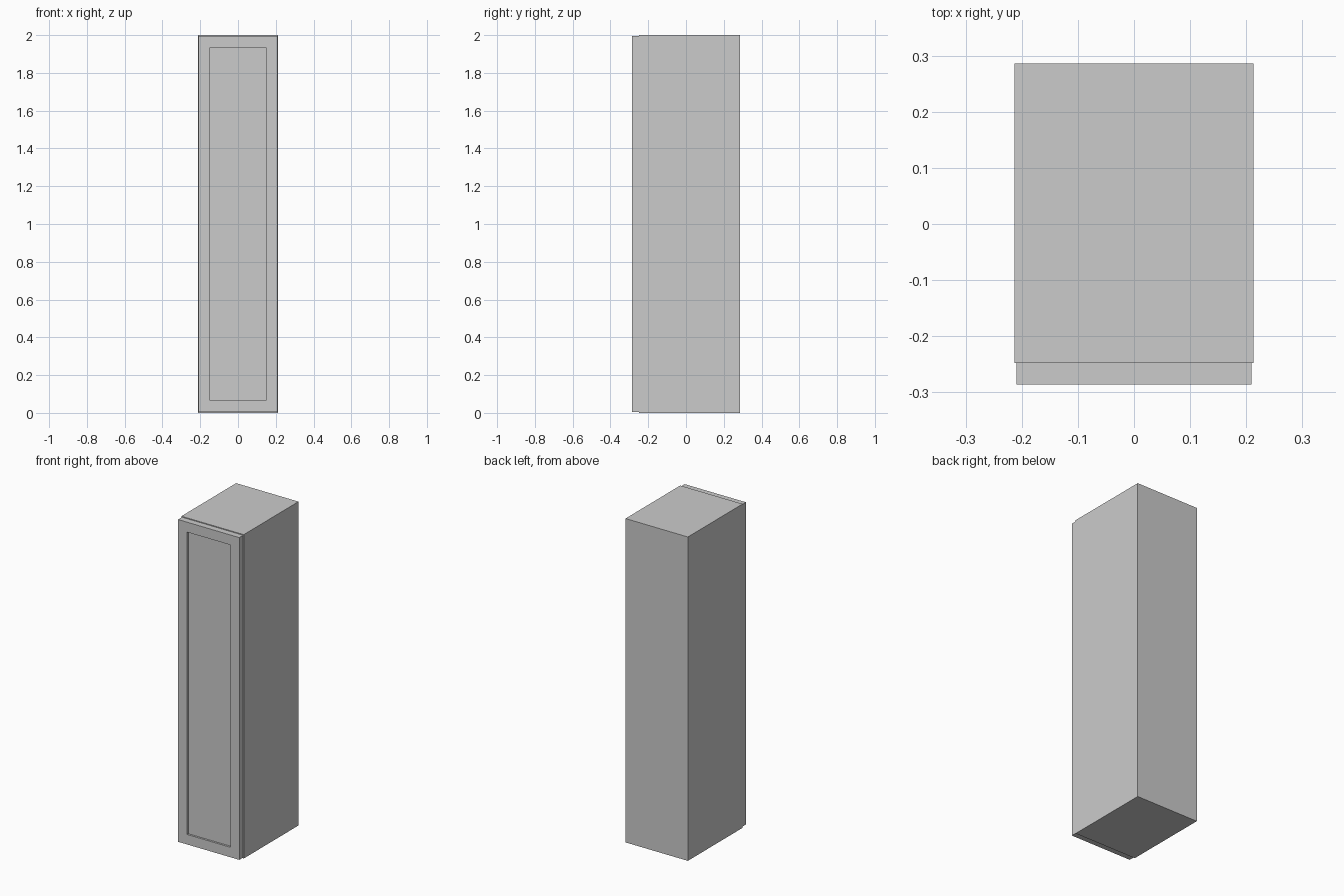
import bpy, bmesh

if "Cube" in bpy.data.objects:
    bpy.data.objects.remove(bpy.data.objects["Cube"])

W, T = 0.213, 0.032           # half width, board thickness
FRONT, BACK = -0.248, 0.286   # carcass depth range
H = 2.0


def board(name, x0, x1, y0, y1, z0, z1):
    """Axis-aligned board spanning the given ranges."""
    bm = bmesh.new()
    bmesh.ops.create_cube(bm, size=1)
    for v in bm.verts:
        v.co.x = x1 if v.co.x > 0 else x0
        v.co.y = y1 if v.co.y > 0 else y0
        v.co.z = z1 if v.co.z > 0 else z0
    mesh = bpy.data.meshes.new(name)
    bm.to_mesh(mesh)
    bm.free()
    obj = bpy.data.objects.new(name, mesh)
    bpy.context.collection.objects.link(obj)
    return obj


# Carcass: two full-height sides with top, bottom and back boards between
inner = W - T
board("left_side", -W, -inner, FRONT, BACK, 0, H)
board("right_side", inner, W, FRONT, BACK, 0, H)
board("bottom_board", -inner, inner, FRONT, BACK, 0, T)
board("top_board", -inner, inner, FRONT, BACK, H - T, H)
board("back_board", -inner, inner, BACK - T, BACK, T, H - T)

# Door: slab with a recessed centre panel
DX, FRAME, RECESS = 0.209, 0.087, 0.012
door = board("door", -DX, DX, -0.286, FRONT, 0.005, 1.995)
bm = bmesh.new()
bm.from_mesh(door.data)
bm.normal_update()
face = min(bm.faces, key=lambda f: f.calc_center_median().y)
bmesh.ops.inset_region(bm, faces=[face], thickness=FRAME)
rim = bmesh.ops.extrude_discrete_faces(bm, faces=[face])["faces"]
bmesh.ops.translate(bm, verts=rim[0].verts[:], vec=(0, RECESS, 0))
bmesh.ops.recalc_face_normals(bm, faces=bm.faces[:])
bm.to_mesh(door.data)
bm.free()
